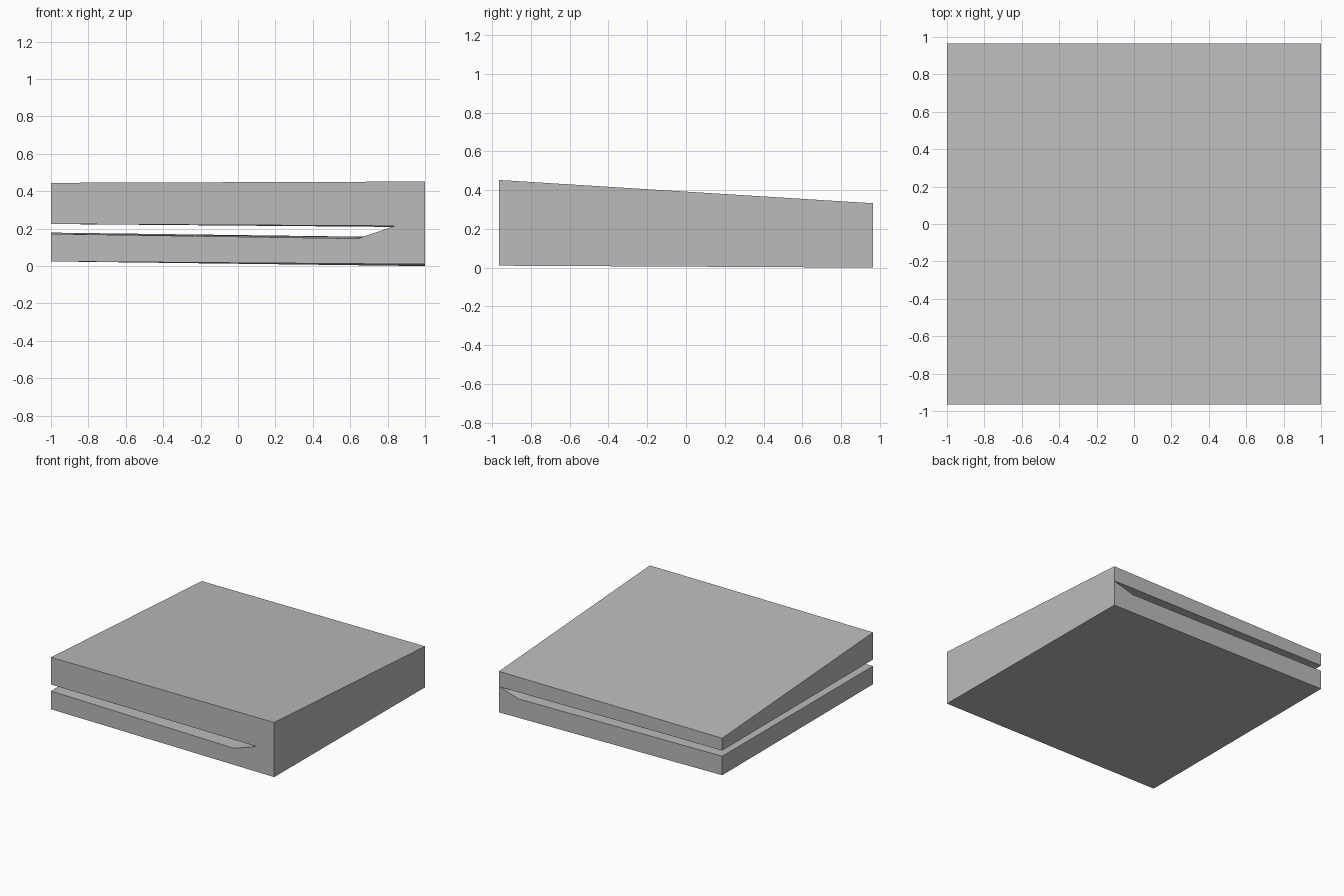
import bpy
import bmesh

cube = bpy.data.objects.get("Cube")
if cube:
    bpy.data.objects.remove(cube, do_unlink=True)

grey = bpy.data.materials.new("mid_grey")
grey.use_nodes = True
colour = (0.5, 0.5, 0.5, 1)
grey.diffuse_color = colour
grey.node_tree.nodes["Principled BSDF"].inputs["Base Color"].default_value = colour

DEPTH = 0.965

# End outlines (x, z): slab with a slot open on one side and a ramp at its end
front = [(-1, 0.025), (1, 0.01), (1, 0.452), (-1, 0.445),
         (-1, 0.225), (0.84, 0.215), (0.64, 0.147), (-1, 0.172)]
back = [(-1, 0.025), (1, 0), (1, 0.332), (-1, 0.325),
        (-1, 0.225), (0.998, 0.208), (0.82, 0.155), (-1, 0.179)]


def loft(name, start, end, material):
    """Join two matching outlines into a closed solid running front to back."""
    bm = bmesh.new()
    a = [bm.verts.new((x, -DEPTH, z)) for x, z in start]
    b = [bm.verts.new((x, DEPTH, z)) for x, z in end]
    bm.faces.new(a)
    bm.faces.new(b[::-1])
    n = len(a)
    for i in range(n):
        j = (i + 1) % n
        bm.faces.new((a[j], a[i], b[i], b[j]))
    bmesh.ops.recalc_face_normals(bm, faces=bm.faces)
    mesh = bpy.data.meshes.new(name)
    bm.to_mesh(mesh)
    bm.free()
    mesh.materials.append(material)
    obj = bpy.data.objects.new(name, mesh)
    bpy.context.collection.objects.link(obj)
    return obj


# Sloping slab with the slot
loft("slotted_wedge_slab", front, back, grey)
